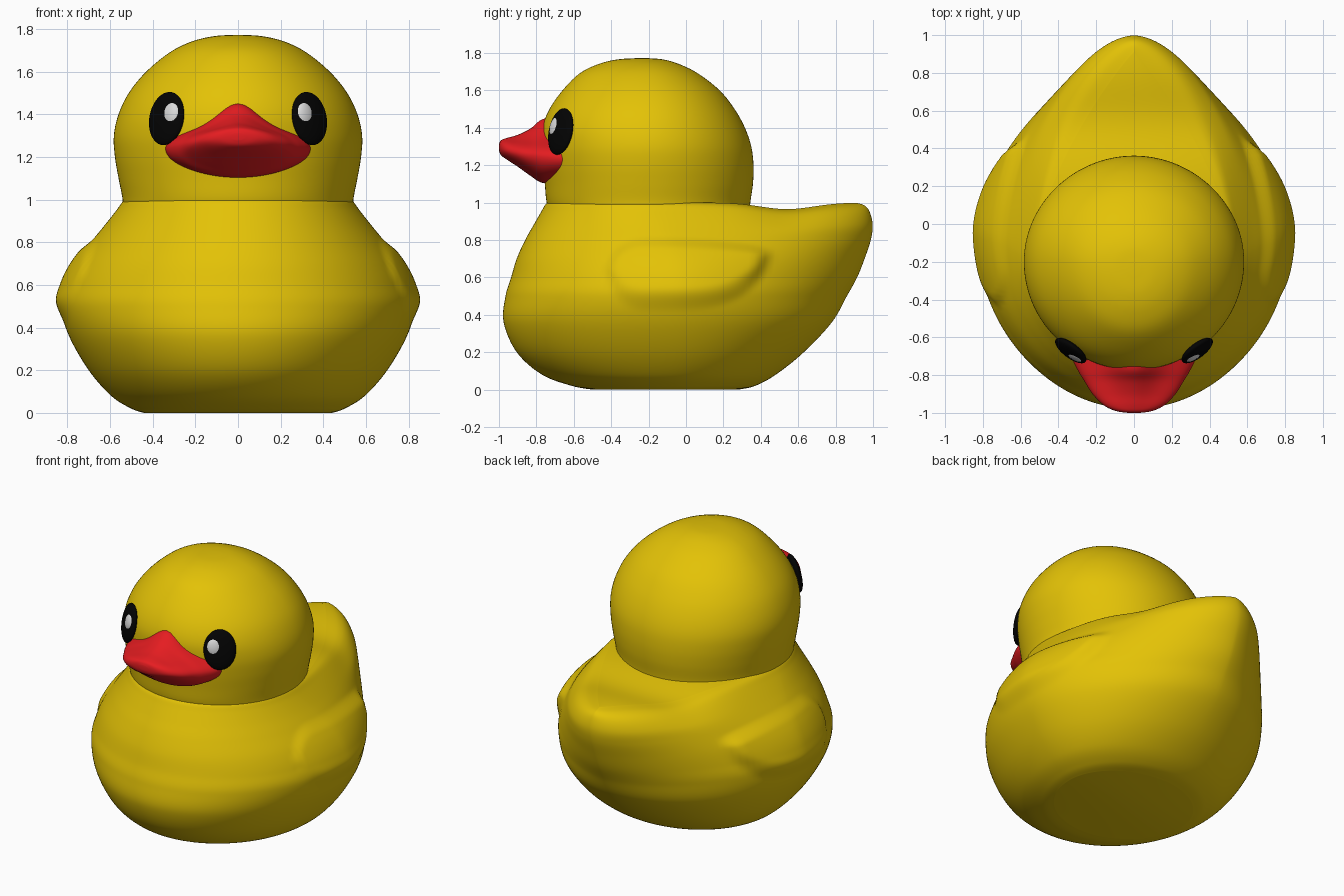
import bpy, bmesh, math
from mathutils import Vector, Matrix

if "Cube" in bpy.data.objects:
    bpy.data.objects.remove(bpy.data.objects["Cube"])


def material(name, rgb):
    m = bpy.data.materials.new(name)
    m.diffuse_color = (*rgb, 1)
    m.use_nodes = True
    m.node_tree.nodes["Principled BSDF"].inputs["Base Color"].default_value = m.diffuse_color
    return m


YELLOW = material("yellow", (0.77, 0.54, 0.002))
RED = material("red", (0.79, 0.012, 0.015))
BLACK = material("black", (0.001, 0.001, 0.001))
WHITE = material("white", (0.7, 0.7, 0.7))


def finish(name, bm, mat):
    bmesh.ops.recalc_face_normals(bm, faces=bm.faces)
    for f in bm.faces:
        f.smooth = True
    me = bpy.data.meshes.new(name)
    bm.to_mesh(me)
    bm.free()
    me.materials.append(mat)
    ob = bpy.data.objects.new(name, me)
    bpy.context.collection.objects.link(ob)
    return ob


def spline(rows, n):
    """Catmull-Rom interpolation through all columns of a small table."""
    out = []
    for k in range(len(rows) - 1):
        a, b, c, d = (rows[min(max(k + j, 0), len(rows) - 1)] for j in (-1, 0, 1, 2))
        for i in range(n):
            t = i / n
            out.append([0.5 * (2 * q + (r - p) * t + (2 * p - 5 * q + 4 * r - s) * t * t
                               + (3 * q - p - 3 * r + s) * t ** 3)
                        for p, q, r, s in zip(a, b, c, d)])
    return out + [list(rows[-1])]


def loft(name, rings, mat):
    """Skin rings that are symmetric about x = 0; caps are strips across x."""
    bm = bmesh.new()
    vs = [[bm.verts.new(p) for p in ring] for ring in rings]
    n = len(rings[0])
    for a, b in zip(vs, vs[1:]):
        for i in range(n):
            j = (i + 1) % n
            bm.faces.new((a[i], a[j], b[j], b[i]))
    for r in (vs[0], vs[-1]):
        for i in range(n // 2):
            q = [r[i], r[i + 1], r[n - i - 1], r[(n - i) % n]]
            bm.faces.new(list(dict.fromkeys(q)))
    return finish(name, bm, mat)


def egg_ring(z, yf, yc, yb, w, p=2, q=0.5, n=192):
    """Horizontal section: elliptical front, back pointed by p and q."""
    pts = []
    for i in range(n):
        a = 2 * math.pi * i / n
        c, s = -math.cos(a), math.sin(a)
        if c <= 0:
            pts.append(Vector((w * s, yc + (yc - yf) * c, z)))
        else:
            x = w * max(0, 1 - c ** p) ** q if i != n // 2 else 0
            pts.append(Vector((math.copysign(x, s), yc + (yb - yc) * c, z)))
    return pts


def smooth(t):
    t = min(max(t, 0), 1)
    return t * t * (3 - 2 * t)


def shape_body(p):
    """Raise the wings and dip the back in front of the tail."""
    y, z = p.y, p.z
    s = (y + 0.42) / 0.90
    if 0 < s < 1:
        rnd = math.sqrt(1 - (1 - s / 0.22) ** 2) if s < 0.22 else 1
        top = 0.64 + 0.185 * rnd - 0.06 * s ** 3
        bot = 0.64 - 0.23 * rnd + 0.3 * s ** 6
        lift = (0.018 + 0.034 * s * s) * smooth((1 - s) / 0.14)
        lift *= smooth((z - bot) / 0.14) * smooth((top - z) / 0.07)
        p.x += math.copysign(lift, p.x)
        p.y += 0.2 * lift * s
    p.z -= 0.035 * math.exp(-((y - 0.54) / 0.2) ** 2) * smooth((z - 0.8) / 0.2)
    return p


# Body with tail: z, front y, widest y, back y, half width, back exponents
body_rows = [
    (0.000, -0.50, -0.08, 0.28, 0.44, 2.0, 0.50),
    (0.020, -0.61, -0.07, 0.37, 0.50, 2.0, 0.50),
    (0.080, -0.77, -0.06, 0.48, 0.595, 2.0, 0.50),
    (0.200, -0.905, -0.05, 0.63, 0.700, 1.9, 0.52),
    (0.360, -0.975, -0.05, 0.78, 0.792, 1.78, 0.55),
    (0.500, -0.965, -0.05, 0.86, 0.832, 1.65, 0.60),
    (0.600, -0.935, -0.05, 0.915, 0.812, 1.55, 0.61),
    (0.700, -0.905, -0.06, 0.955, 0.764, 1.53, 0.60),
    (0.800, -0.860, -0.09, 0.988, 0.690, 1.55, 0.57),
    (0.880, -0.815, -0.13, 0.998, 0.625, 1.6, 0.55),
    (0.950, -0.775, -0.17, 0.982, 0.570, 1.6, 0.58),
    (0.985, -0.755, -0.19, 0.955, 0.545, 1.6, 0.70),
    (1.000, -0.740, -0.20, 0.910, 0.530, 1.6, 0.95),
]
loft("body", [[shape_body(p) for p in egg_ring(*r)] for r in spline(body_rows, 9)], YELLOW)

# Head: z, front y, centre y, back y, half width
head_rows = [
    (0.93, -0.72, -0.2, 0.34, 0.54),
    (1.00, -0.745, -0.2, 0.344, 0.541),
    (1.10, -0.755, -0.2, 0.358, 0.560),
    (1.20, -0.765, -0.2, 0.361, 0.577),
    (1.30, -0.772, -0.2, 0.349, 0.582),
    (1.40, -0.768, -0.2, 0.315, 0.560),
    (1.50, -0.730, -0.2, 0.26, 0.512),
    (1.60, -0.660, -0.2, 0.18, 0.430),
    (1.69, -0.570, -0.21, 0.065, 0.320),
    (1.74, -0.470, -0.22, -0.035, 0.220),
    (1.765, -0.370, -0.23, -0.12, 0.12),
    (1.772, -0.270, -0.23, -0.20, 0.03),
]
loft("head", [egg_ring(*r) for r in spline(head_rows, 5)], YELLOW)


def bill_ring(y, a, zt, zc, zb, peak, n=64):
    """Bill section: bell-shaped top, rounded underside."""
    pts = []
    for i in range(n):
        t = 2 * math.pi * i / n
        u, c = math.sin(t), math.cos(t)
        if c >= 0:
            bell = 0.5 + 0.5 * math.exp(-(u / 0.42) ** 2)
            z = zc + (zt - zc) * c * (1 - peak + peak * bell)
        else:
            z = zc + (zc - zb) * c
        pts.append(Vector((a * u, y, z)))
    return pts


# Bill: y, half width, top z, corner z, bottom z, peakedness
bill_rows = [
    (-0.60, 0.345, 1.465, 1.24, 1.11, 1.0),
    (-0.69, 0.335, 1.455, 1.24, 1.105, 1.0),
    (-0.77, 0.300, 1.445, 1.245, 1.106, 1.0),
    (-0.83, 0.264, 1.397, 1.253, 1.142, 0.8),
    (-0.90, 0.220, 1.362, 1.264, 1.192, 0.5),
    (-0.96, 0.160, 1.345, 1.279, 1.231, 0.2),
    (-0.99, 0.096, 1.332, 1.290, 1.254, 0.0),
    (-1.00, 0.030, 1.312, 1.297, 1.278, 0.0),
]
loft("bill", [bill_ring(*r) for r in spline(bill_rows, 5)], RED)


def lens(name, centre, side, offset, size, mat):
    """Flattened ellipsoid facing out from the head, mirrored by side."""
    out = Vector((0.60, -0.80, 0.20)).normalized()
    across = Vector((0, 0, 1)).cross(out).normalized()
    up = out.cross(across)
    basis = Matrix((across, up, out)).transposed()
    bm = bmesh.new()
    bmesh.ops.create_uvsphere(bm, u_segments=40, v_segments=20, radius=1)
    for v in bm.verts:
        local = Vector(v.co[k] * size[k] + offset[k] for k in range(3))
        v.co = Vector(centre) + basis @ local
        v.co.x *= side
    return finish(name, bm, mat)


# Eyes with highlights, one per side
for side, label in ((1, "right"), (-1, "left")):
    c = (0.335, -0.67, 1.38)
    lens("eye_" + label, c, side, (0, 0, 0), (0.099, 0.127, 0.032), BLACK)
    lens("eye_highlight_" + label, c, side, (-0.032, 0.02, 0.012), (0.048, 0.058, 0.023), WHITE)
